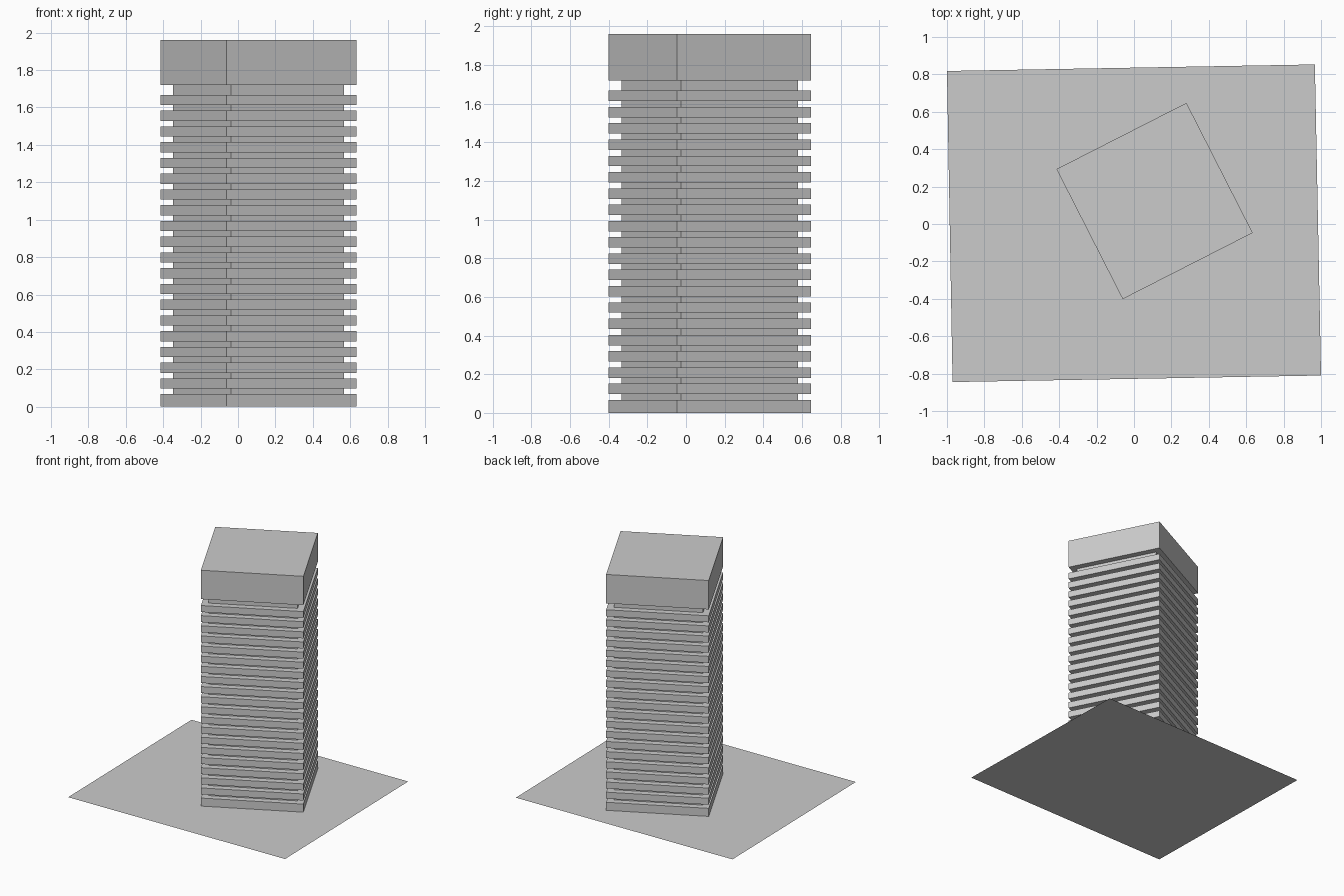
import bpy
import math

cube = bpy.data.objects.get("Cube")
if cube:
    bpy.data.objects.remove(cube, do_unlink=True)

grey = bpy.data.materials.new("concrete_grey")
grey.use_nodes = True
colour = (0.6, 0.6, 0.6, 1)
grey.diffuse_color = colour
grey.node_tree.nodes["Principled BSDF"].inputs["Base Color"].default_value = colour

CENTRE = (0.11, 0.123)
TURN = math.radians(27)
WIDTH = 0.78
CORE_WIDTH = WIDTH * 0.87
FLOORS = 20
FIRST_TOP = 0.067
PITCH = 0.0842
SLAB = 0.054
ROOF_BASE, ROOF_TOP = 1.72, 1.96


def block(name, width, bottom, top):
    """Square block of the tower between two heights."""
    bpy.ops.mesh.primitive_cube_add(
        size=1, location=(*CENTRE, (bottom + top) / 2), rotation=(0, 0, TURN))
    obj = bpy.context.object
    obj.name = name
    obj.scale = (width, width, top - bottom)
    obj.data.materials.append(grey)
    return obj


# Ground plate: a thin, slightly skewed sheet
mesh = bpy.data.meshes.new("ground_plate")
corners = [(-0.97, -0.845, 0), (1, -0.81, 0), (0.967, 0.853, 0), (-1, 0.818, 0)]
mesh.from_pydata(corners, [], [range(4)])
mesh.materials.append(grey)
ground = bpy.data.objects.new("ground_plate", mesh)
bpy.context.collection.objects.link(ground)

# Recessed core seen between the floors
block("tower_core", CORE_WIDTH, FIRST_TOP, ROOF_BASE)

# Ground floor slab, then the evenly stacked floor bands
block("base_slab", WIDTH, 0, FIRST_TOP)
for i in range(1, FLOORS):
    top = FIRST_TOP + i * PITCH
    block(f"floor_slab_{i}", WIDTH, top - SLAB, top)

# Tall solid roof block
block("roof_block", WIDTH, ROOF_BASE, ROOF_TOP)
